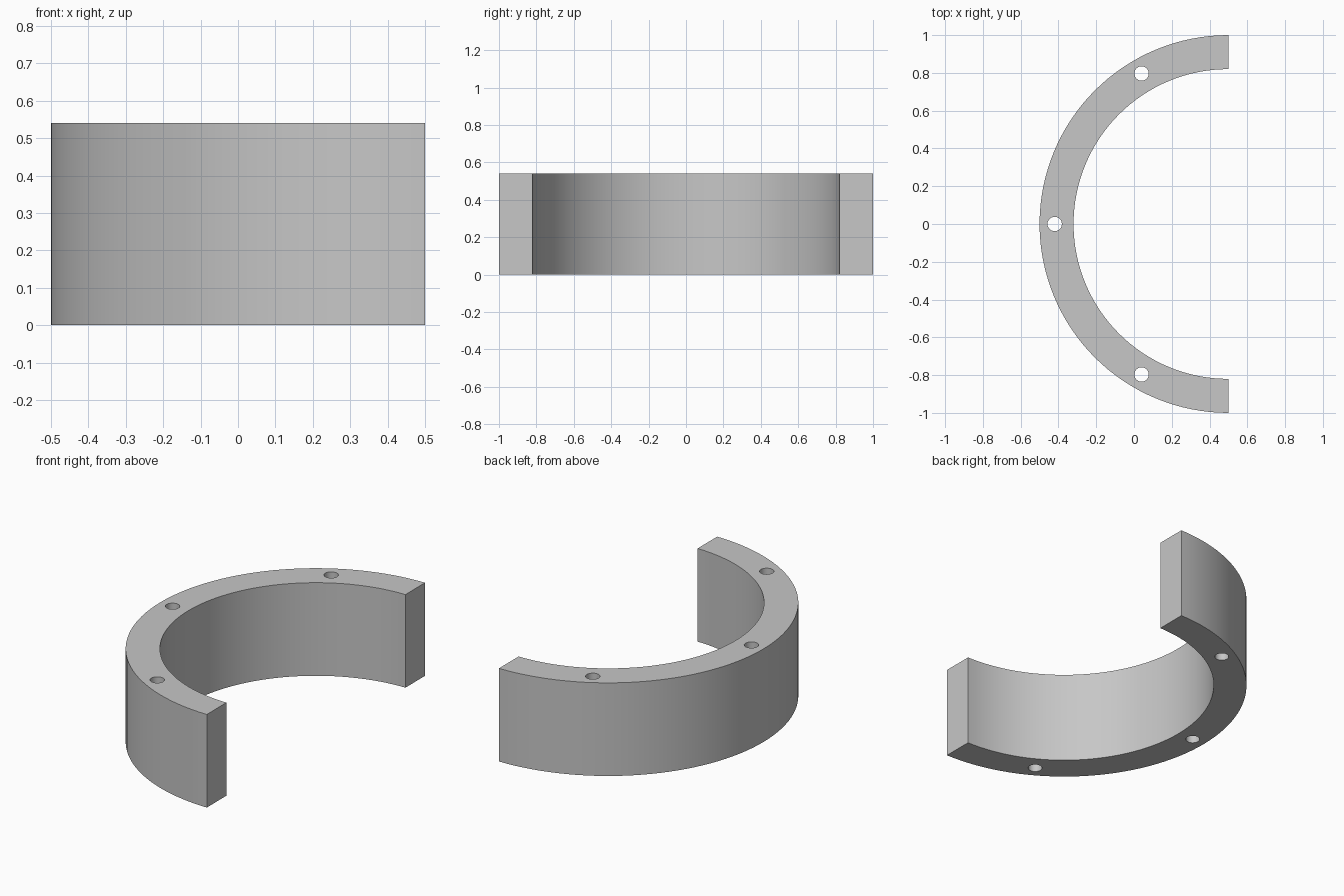
import bpy
import bmesh
from math import pi, cos, sin, radians

OUTER, INNER, HEIGHT = 1.0, 0.82, 0.54
CENTRE_X = 0.5
HOLE_CIRCLE, HOLE_RADIUS = 0.92, 0.038
SEGMENTS = 64

cube = bpy.data.objects.get("Cube")
if cube:
    bpy.data.objects.remove(cube, do_unlink=True)

# Plain grey material
grey = bpy.data.materials.new("grey")
grey.use_nodes = True
colour = (0.57, 0.57, 0.57, 1)
grey.diffuse_color = colour
grey.node_tree.nodes["Principled BSDF"].inputs["Base Color"].default_value = colour


def arc_point(radius, angle):
    return (CENTRE_X + radius * cos(angle), radius * sin(angle), 0)


# Half ring: a C-shaped outline extruded upwards
angles = [pi / 2 + pi * i / SEGMENTS for i in range(SEGMENTS + 1)]
outline = [arc_point(OUTER, a) for a in angles]
outline += [arc_point(INNER, a) for a in reversed(angles)]

bm = bmesh.new()
base = bm.faces.new([bm.verts.new(p) for p in outline])
top = bmesh.ops.extrude_face_region(bm, geom=[base])["geom"]
bmesh.ops.translate(bm, vec=(0, 0, HEIGHT),
                    verts=[v for v in top if isinstance(v, bmesh.types.BMVert)])
bmesh.ops.recalc_face_normals(bm, faces=bm.faces)
mesh = bpy.data.meshes.new("half_ring")
bm.to_mesh(mesh)
bm.free()
mesh.materials.append(grey)
ring = bpy.data.objects.new("half_ring", mesh)
bpy.context.collection.objects.link(ring)

# Three through holes, evenly spaced along the arc
for degrees in (120, 180, 240):
    x, y, _ = arc_point(HOLE_CIRCLE, radians(degrees))
    bpy.ops.mesh.primitive_cylinder_add(vertices=32, radius=HOLE_RADIUS, depth=HEIGHT * 2,
                                        location=(x, y, HEIGHT / 2))
    cutter = bpy.context.object
    cutter.name = "hole_cutter"
    cutter.hide_render = True
    cutter.data.materials.append(grey)
    cut = ring.modifiers.new("hole", 'BOOLEAN')
    cut.operation = 'DIFFERENCE'
    cut.solver = 'EXACT'
    cut.object = cutter
    bpy.ops.object.select_all(action='DESELECT')
    ring.select_set(True)
    bpy.context.view_layer.objects.active = ring
    bpy.ops.object.modifier_apply(modifier=cut.name)
    bpy.data.objects.remove(cutter, do_unlink=True)

# Smooth walls with crisp rims
bpy.ops.object.shade_smooth_by_angle(angle=radians(30))
